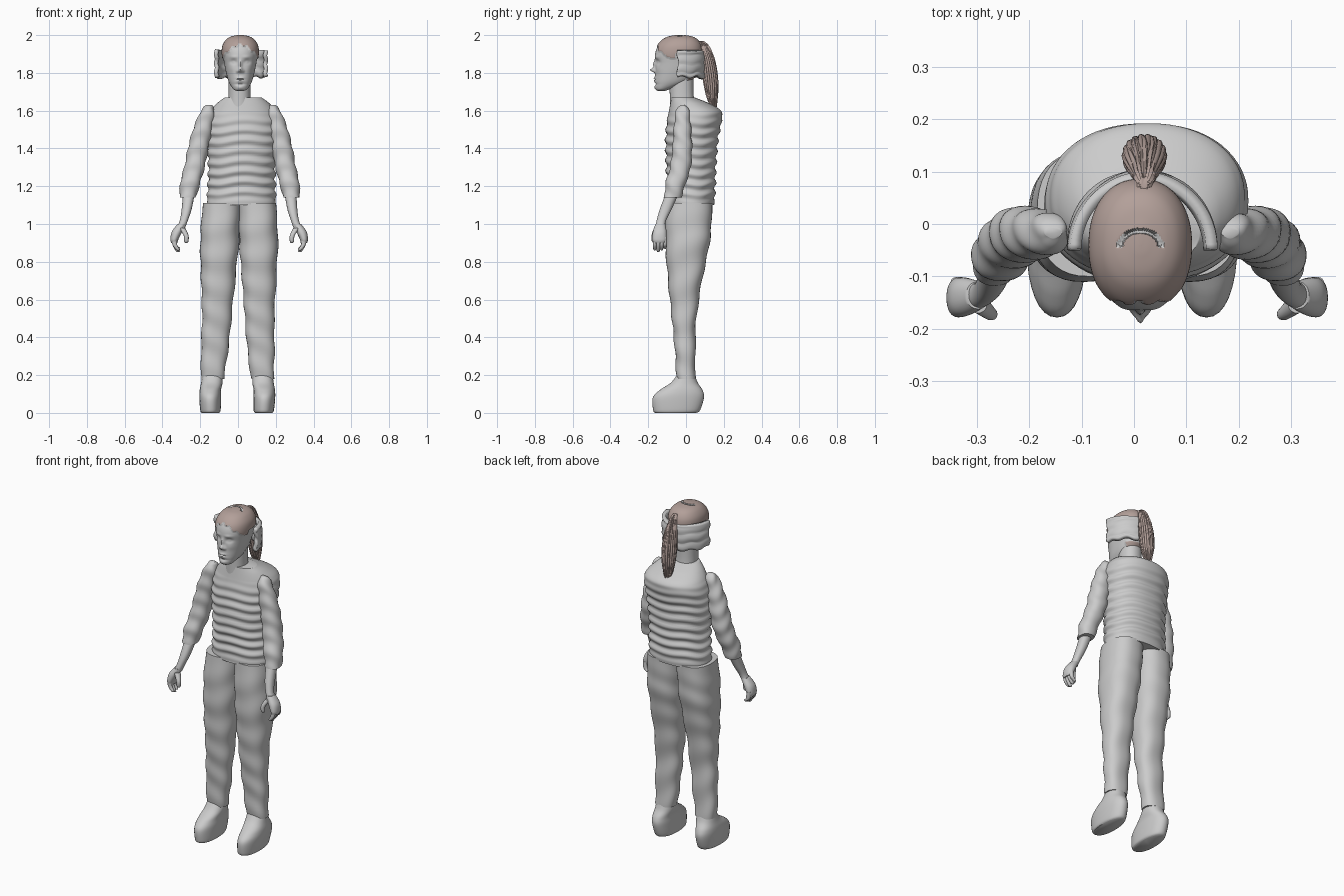
import bpy
import bmesh
import random
from math import sin, cos, pi, exp, hypot, copysign
from mathutils import Vector

random.seed(4)
if "Cube" in bpy.data.objects:
    bpy.data.objects.remove(bpy.data.objects["Cube"])


def make_material(name, colour):
    mat = bpy.data.materials.new(name)
    mat.use_nodes = True
    mat.diffuse_color = colour
    mat.node_tree.nodes["Principled BSDF"].inputs["Base Color"].default_value = colour
    return mat


GREY = make_material("light grey", (0.6, 0.6, 0.6, 1))
HAIR = make_material("dusty brown", (0.45, 0.35, 0.32, 1))


def finish(name, bm, *materials):
    """Turn a bmesh into a smooth-shaded object."""
    bmesh.ops.recalc_face_normals(bm, faces=bm.faces)
    mesh = bpy.data.meshes.new(name)
    bm.to_mesh(mesh)
    bm.free()
    obj = bpy.data.objects.new(name, mesh)
    bpy.context.collection.objects.link(obj)
    for mat in materials:
        mesh.materials.append(mat)
    bpy.ops.object.select_all(action="DESELECT")
    obj.select_set(True)
    bpy.context.view_layer.objects.active = obj
    bpy.ops.object.shade_smooth_by_angle(angle=0.9)
    return obj


def spline(rows, steps):
    """Catmull-Rom interpolation through the section rows."""
    out = []
    last = len(rows) - 1
    for i in range(last):
        quad = [rows[max(i - 1, 0)], rows[i], rows[i + 1], rows[min(i + 2, last)]]
        for s in range(steps):
            t = s / steps
            out.append([b + t / 2 * (c - a + t * (2 * a - 5 * b + 4 * c - d
                        + t * (3 * (b - c) + d - a))) for a, b, c, d in zip(*quad)])
    out.append(list(rows[-1]))
    return out


def loft(rows, steps=6, sides=32, power=2.2, ripple=None):
    """Skin level sections given as (z, left x, right x, front y, back y)."""
    bm = bmesh.new()
    rings = []
    for z, x0, x1, y0, y1 in spline(rows, steps):
        ring = []
        for k in range(sides):
            a = 2 * pi * k / sides
            grow = ripple(a, z) if ripple else 0
            dx, dy = (copysign(abs(v) ** (2 / power), v) for v in (cos(a), sin(a)))
            ring.append(bm.verts.new(((x0 + x1) / 2 + ((x1 - x0) / 2 + grow) * dx,
                                      (y0 + y1) / 2 + ((y1 - y0) / 2 + grow) * dy, z)))
        rings.append(ring)
    for low, high in zip(rings, rings[1:]):
        for k in range(sides):
            n = (k + 1) % sides
            bm.faces.new((low[k], low[n], high[n], high[k]))
    bm.faces.new(rings[0])
    bm.faces.new(rings[-1])
    return bm


def pair(name, rows, **options):
    """Build a right-hand part and its mirrored partner."""
    finish("right_" + name, loft(rows, **options), GREY)
    flipped = []
    for z, x0, x1, y0, y1 in rows:
        centre = 0.024 * z - 0.01
        flipped.append((z, centre - x1, centre - x0, y0, y1))
    finish("left_" + name, loft(flipped, **options), GREY)


# Shirt with horizontal folds
def shirt_folds(a, z):
    fade = min(1, max(0, (1.6 - z) * 8)) * min(1, (z - 1.11) * 20)
    return 0.006 * fade * sin(z * 115 + 0.9 * sin(2 * a + 1) + 0.5 * sin(5 * a))


shirt = [(1.1, -.165, .2, -.1, .15), (1.2, -.16, .198, -.1, .155),
         (1.3, -.157, .197, -.105, .158), (1.45, -.165, .21, -.108, .17),
         (1.55, -.165, .215, -.1, .19), (1.6, -.145, .2, -.09, .185),
         (1.64, -.11, .165, -.083, .12), (1.67, -.07, .125, -.078, .045)]
finish("shirt", loft(shirt, steps=14, sides=64, ripple=shirt_folds), GREY)


# Trouser legs and shoes
def cloth(a, z):
    return 0.003 * sin(z * 38 + 2 * sin(a + z * 4)) * min(1, (1.11 - z) * 6)


pair("trouser_leg", [(.18, -.195, -.075, -.05, .05), (.35, -.195, -.05, -.06, .05),
                     (.5, -.19, -.035, -.075, .055), (.7, -.195, -.015, -.095, .085),
                     (.88, -.2, .003, -.108, .122), (1, -.195, .01, -.108, .135),
                     (1.11, -.185, .014, -.1, .14)],
     steps=10, sides=40, power=2.4, ripple=cloth)
pair("shoe", [(0, -.193, -.1, -.163, .055), (.015, -.2, -.092, -.174, .075),
              (.08, -.205, -.09, -.176, .095), (.12, -.203, -.09, -.14, .088),
              (.16, -.195, -.082, -.08, .062), (.21, -.187, -.082, -.042, .045)])

# Sleeves, forearms and hands
pair("sleeve", [(1.14, -.31, -.222, -.115, -.025), (1.22, -.305, -.2, -.107, .0),
                (1.3, -.285, -.177, -.085, .025), (1.4, -.265, -.157, -.072, .032),
                (1.5, -.238, -.137, -.065, .027), (1.58, -.205, -.125, -.057, .02),
                (1.615, -.185, -.13, -.045, .01), (1.63, -.168, -.14, -.03, -.005)],
     steps=8, ripple=lambda a, z: 0.003 * sin(z * 70 + 3 * sin(a)))
pair("forearm", [(.98, -.325, -.28, -.163, -.113), (1.02, -.308, -.265, -.155, -.105),
                 (1.08, -.298, -.245, -.138, -.075), (1.18, -.29, -.225, -.1, -.03)])
pair("palm", [(.9, -.354, -.32, -.172, -.11), (.92, -.358, -.315, -.178, -.103),
              (.96, -.35, -.295, -.175, -.103), (1, -.32, -.275, -.162, -.11)])
for i, finger in enumerate(["index", "middle", "ring", "little"]):
    y = -.165 + .018 * i
    tip = .852 + .008 * abs(i - 1)
    pair(finger + "_finger", [(tip, -.322, -.312, y - .003, y + .003),
                              (tip + .006, -.33, -.308, y - .008, y + .008),
                              (.89, -.347, -.322, y - .01, y + .01),
                              (.93, -.35, -.325, y - .01, y + .01)], steps=4, sides=12)
pair("thumb", [(.9, -.28, -.268, -.175, -.165), (.91, -.285, -.262, -.182, -.16),
               (.94, -.288, -.262, -.183, -.158), (.98, -.315, -.28, -.17, -.13)],
     steps=4, sides=14)

# Neck
finish("neck", loft([(1.6, -.055, .07, -.085, .05), (1.69, -.05, .066, -.086, .04),
                     (1.8, -.05, .066, -.09, .04)]), GREY)

# Head: smooth sections, then facial features pushed in or out of the front
MID = 0.012
skull = [(1.705, .02, -.15, -.11), (1.715, .038, -.16, -.08), (1.75, .06, -.165, .01),
         (1.8, .075, -.163, .055), (1.85, .085, -.162, .072), (1.9, .093, -.163, .08),
         (1.94, .09, -.15, .077), (1.97, .073, -.124, .06), (1.986, .05, -.095, .035),
         (1.993, .022, -.062, .002), (1.995, .004, -.04, -.02)]
head = loft([(z, MID - w, MID + w, f, b) for z, w, f, b in skull],
            steps=9, sides=128)
# (side offset, height, spread across, spread up, push forward)
features = [(0, 1.815, .012, .011, .026), (0, 1.845, .009, .022, .012),
            (.015, 1.808, .007, .007, .008), (.036, 1.858, .017, .011, -.012),
            (.036, 1.857, .01, .006, .007), (.034, 1.884, .022, .007, .004),
            (0, 1.772, .019, .005, .007), (0, 1.758, .016, .005, .006),
            (0, 1.765, .024, .002, -.004), (0, 1.74, .03, .006, -.006),
            (0, 1.722, .018, .01, .005), (.045, 1.82, .018, .018, .003)]
for v in head.verts:
    if v.co.y < -.08:
        for dx, fz, sx, sz, push in features:
            across = abs(v.co.x - MID) - dx
            v.co.y -= push * exp(-(across / sx) ** 2 - ((v.co.z - fz) / sz) ** 2)


def is_hair(p):
    if hypot(p.x - MID, p.y + .035) < .046 and p.z > 1.95:
        gap = hypot((p.x - MID) / .044, (p.y + .045) / .036)
        return not (.72 < gap < 1 and p.y > -.045)
    if p.y < -.055:
        return p.z > 1.947 - 8 * (p.x - MID) ** 2 + .006 * sin(p.x * 170)
    return p.z > 1.9 or (p.y > .01 and 1.755 < p.z < 1.79)


# Hair cap, raised a little above the skin
head.normal_update()
raised = set()
for face in head.faces:
    if is_hair(face.calc_center_median()):
        face.material_index = 1
        raised.update(face.verts)
core = Vector((MID, -.04, 1.87))
for v in raised:
    v.co += (v.co - core).normalized() * .006
finish("head", head, GREY, HAIR)

# Band wrapped around the back of the head
band = bmesh.new()
columns = []
for k in range(49):
    a = pi * k / 48
    column = []
    for j in range(13):
        t = j / 12
        r = .119 + .003 * sin(t * 19 + 2 * cos(a))
        low = 1.775 + .006 * sin(a * 9)
        column.append(band.verts.new((.016 + r * cos(a), -.045 + r * 1.04 * sin(a)
                                      - .006 * sin(t * 9) * abs(cos(a)),
                                      low + (1.92 - low) * t)))
    columns.append(column)
for left, right in zip(columns, columns[1:]):
    for j in range(12):
        band.faces.new((left[j], right[j], right[j + 1], left[j + 1]))
band_obj = finish("head_band", band, GREY)
shell = band_obj.modifiers.new("thickness", "SOLIDIFY")
shell.thickness = .022
shell.offset = -1

# Ponytail: ridged core with loose strands around it
finish("ponytail", loft([(1.62, .005, .035, .13, .155), (1.68, -.01, .05, .108, .165),
                         (1.76, -.018, .056, .092, .168), (1.85, -.014, .052, .08, .156),
                         (1.91, -.004, .042, .07, .137), (1.95, .002, .036, .06, .115),
                         (1.97, .01, .028, .065, .09)], steps=8, sides=72,
                        ripple=lambda a, z: .003 * sin(a * 14 + z * 20)), HAIR)
for i in range(18):
    a = 2 * pi * i / 18
    end = 1.6 + random.uniform(0, .07)
    path = []
    for z, spread, y in [(end, .45, .145), (1.7, .85, .137), (1.78, 1, .13),
                         (1.87, .85, .116), (1.945, .4, .092)]:
        x = .02 + .037 * spread * cos(a)
        y += .033 * spread * sin(a)
        r = .0015 if z == end else .0065
        path.append((z, x - r, x + r, y - r, y + r))
    finish("hair_strand", loft(path, sides=8), HAIR)
